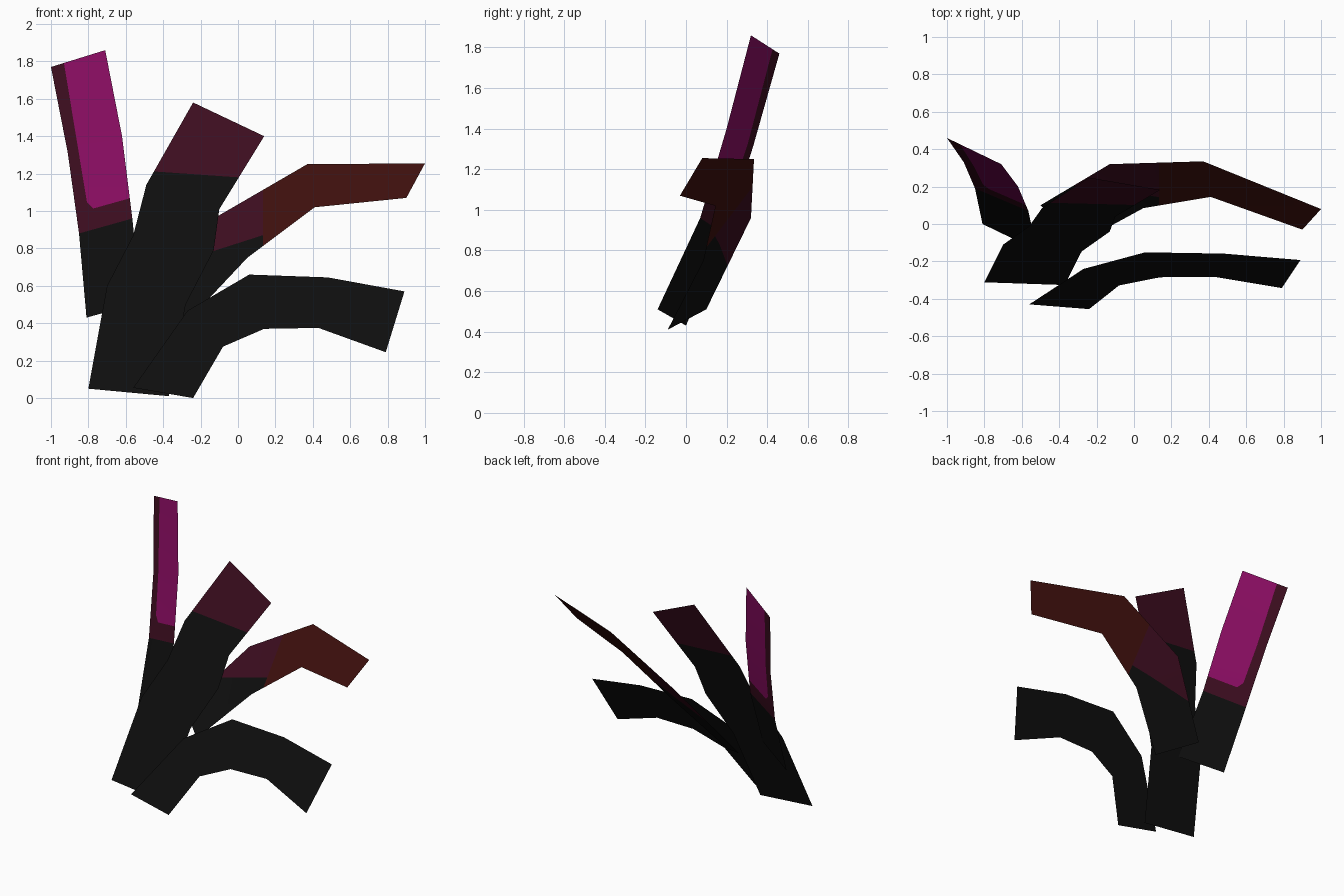
import bpy
import bmesh
from mathutils import Vector

cube = bpy.data.objects.get("Cube")
if cube:
    bpy.data.objects.remove(cube, do_unlink=True)


def material(name, rgb):
    mat = bpy.data.materials.new(name)
    mat.use_nodes = True
    color = (*rgb, 1)
    mat.diffuse_color = color
    bsdf = mat.node_tree.nodes["Principled BSDF"]
    bsdf.inputs["Base Color"].default_value = color
    bsdf.inputs["Roughness"].default_value = 0.9
    return mat


BLACK, MAROON, MAGENTA, BROWN = range(4)
MATERIALS = [
    material("black", (0.0045, 0.0045, 0.0045)),
    material("dark maroon", (0.046, 0.004, 0.014)),
    material("magenta", (0.26, 0.004, 0.125)),
    material("dark red brown", (0.048, 0.005, 0.004)),
]


def feather(name, edge_a, edge_b, paint=()):
    """Curved sheet between two edges; each paint entry is a colour and the
    (nx, nz, offset) half spaces, seen from the front, that bound it."""
    bm = bmesh.new()
    rows = [(bm.verts.new(a), bm.verts.new(b)) for a, b in zip(edge_a, edge_b)]
    for (a0, b0), (a1, b1) in zip(rows, rows[1:]):
        bm.faces.new((a0, b0, b1, a1))
    for _, planes in paint:
        for nx, nz, d in planes:
            n = Vector((nx, 0, nz))
            bmesh.ops.bisect_plane(bm, geom=bm.verts[:] + bm.edges[:] + bm.faces[:],
                                   dist=1e-5, plane_co=n * d / n.length_squared,
                                   plane_no=n.normalized())
    for f in bm.faces:
        c = f.calc_center_median()
        for color, planes in paint:
            if all(nx * c.x + nz * c.z > d for nx, nz, d in planes):
                f.material_index = color
    mesh = bpy.data.meshes.new(name)
    bm.to_mesh(mesh)
    bm.free()
    for mat in MATERIALS:
        mesh.materials.append(mat)
    obj = bpy.data.objects.new(name, mesh)
    bpy.context.collection.objects.link(obj)
    bpy.ops.object.select_all(action='DESELECT')
    obj.select_set(True)
    bpy.context.view_layer.objects.active = obj
    bpy.ops.object.shade_smooth_by_angle(angle=0.6)
    return obj


def tilted(points, y0, slope):
    """Lift front-view (x, z) points onto a backward leaning plane."""
    return [(x, y0 + slope * z, z) for x, z in points]


# Tall feather with a magenta panel
feather("tall_feather",
        [(-.81, 0, .43), (-.85, .19, .88), (-.91, .33, 1.31), (-1, .46, 1.77)],
        [(-.52, -.14, .51), (-.565, .07, .96), (-.62, .2, 1.4), (-.71, .32, 1.86)],
        [(MAROON, [(-.28, 1, 1.118)]),
         (MAGENTA, [(-.28, 1, 1.23), (1, .165, -.635), (1, 1, .24)])])

# Broad centre feather with a maroon tip
feather("centre_feather",
        tilted([(-.8, .05), (-.7, .6), (-.56, .87), (-.49, 1.14), (-.24, 1.58)], -.33, .366),
        tilted([(-.37, .01), (-.28, .5), (-.13, .79), (-.1, 1.01), (.14, 1.4)], -.33, .366),
        [(MAROON, [(.07, 1, 1.18)])])

# Upper side feather, maroon then brown toward the tip
feather("upper_side_feather",
        [(-.5, .1, .51), (-.13, .32, .96), (.37, .335, 1.25), (1, .08, 1.255)],
        [(-.27, -.09, .41), (.05, .085, .75), (.41, .145, 1.02), (.9, -.03, 1.07)],
        [(MAROON, [(-.32, 1, .828)]), (BROWN, [(1, 0, .135)])])

# Lower side feather, all black
feather("lower_side_feather",
        tilted([(-.56, .055), (-.27, .467), (.06, .66), (.48, .645), (.89, .57)], -.455, .46),
        tilted([(-.24, 0), (-.08, .275), (.14, .37), (.43, .375), (.79, .245)], -.455, .46))
